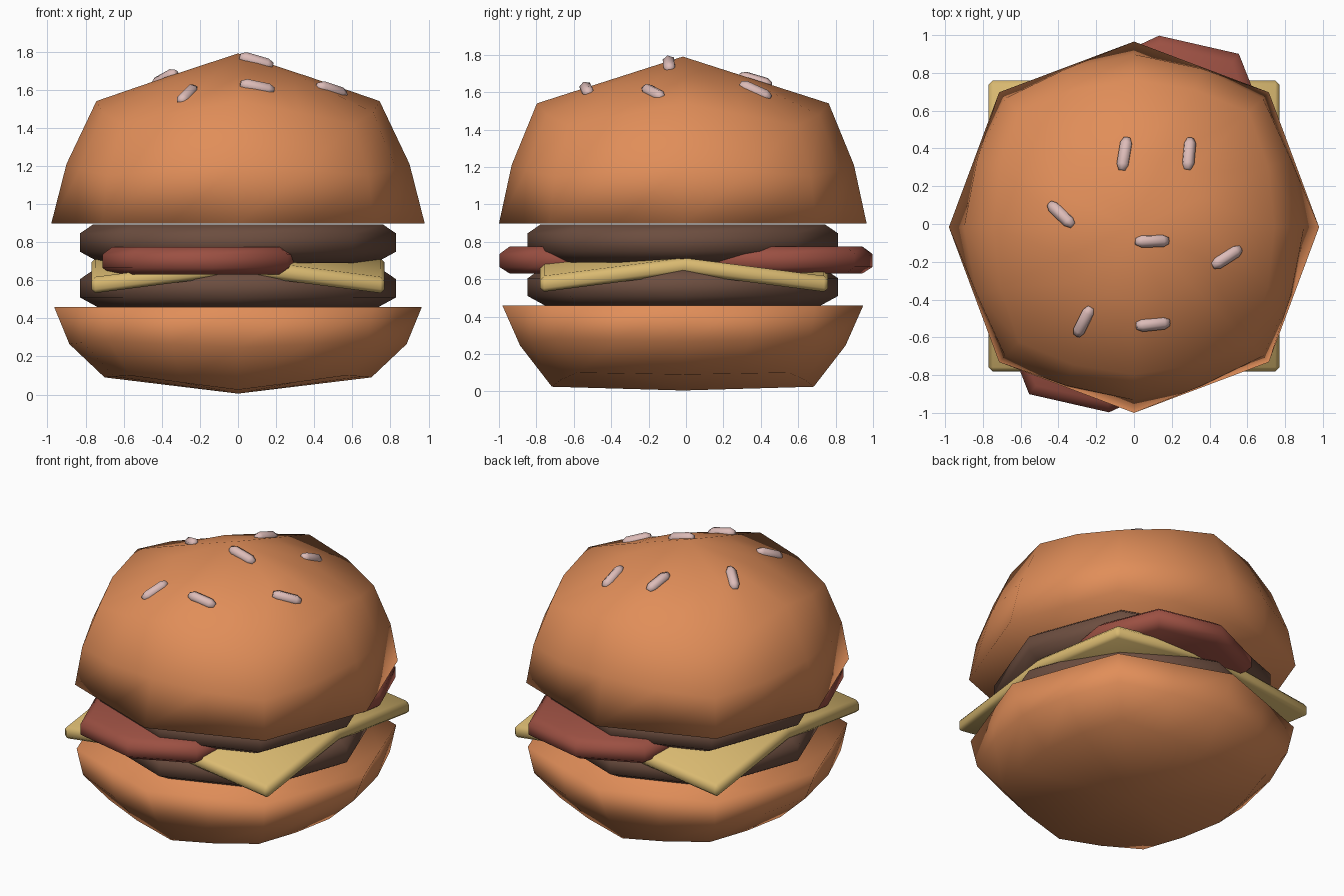
import bpy, bmesh, math
from mathutils import Matrix, Vector

cube = bpy.data.objects.get("Cube")
if cube:
    bpy.data.objects.remove(cube, do_unlink=True)


def material(name, rgb):
    mat = bpy.data.materials.new(name)
    mat.use_nodes = True
    color = (*rgb, 1)
    mat.diffuse_color = color
    mat.node_tree.nodes["Principled BSDF"].inputs["Base Color"].default_value = color
    return mat


BUN = material("toasted bun", (0.75, 0.27, 0.1))
MEAT = material("cooked meat", (0.15, 0.075, 0.05))
TOMATO = material("tomato red", (0.33, 0.08, 0.055))
CHEESE = material("cheese yellow", (0.7, 0.49, 0.165))
SEED = material("pale seed", (0.72, 0.5, 0.48))


def finish(bm, name, mat):
    bmesh.ops.remove_doubles(bm, verts=bm.verts, dist=0.0005)
    bmesh.ops.recalc_face_normals(bm, faces=bm.faces)
    for face in bm.faces:
        face.smooth = True
    mesh = bpy.data.meshes.new(name)
    bm.to_mesh(mesh)
    bm.free()
    mesh.materials.append(mat)
    obj = bpy.data.objects.new(name, mesh)
    bpy.context.collection.objects.link(obj)
    return obj


def loft(name, mat, rings, matrix):
    """Skin between rings of points and cap the open ends."""
    bm = bmesh.new()
    loops = [[bm.verts.new(matrix @ p) for p in ring] for ring in rings]
    count = len(loops[0])
    for low, high in zip(loops, loops[1:]):
        for i in range(count):
            j = (i + 1) % count
            bm.faces.new((low[i], low[j], high[j], high[i]))
    for end in (loops[0], loops[-1]):
        if (end[0].co - end[1].co).length > 0.001:
            bm.faces.new(end)
    return finish(bm, name, mat)


def polygon(radius, z, sides):
    return [Vector((radius * math.cos(math.tau * i / sides),
                    radius * math.sin(math.tau * i / sides), z)) for i in range(sides)]


def octagon(rx, ry, zx, zy, rd, zd):
    """Eight points with separate radii and heights for x, y and diagonals."""
    points = []
    for i in range(8):
        r, z = (rd, zd) if i % 2 else ((rx, zx), (ry, zy))[i // 2 % 2]
        a = math.tau * i / 8
        points.append(Vector((r * math.cos(a), r * math.sin(a), z)))
    return points


def bulged(bulge, *spec):
    """Octagon with side midpoints pushed outwards."""
    points = octagon(*spec)
    result = []
    for p, q in zip(points, points[1:] + points[:1]):
        mid = (p + q) / 2
        result += [p, Vector((mid.x * bulge, mid.y * bulge, mid.z))]
    return result


CENTRE = Matrix.Translation((0, -0.017, 0))

# Buns
loft("bottom_bun", BUN, [
    bulged(1, 0, 0, 0.005, 0.005, 0, 0.005),
    bulged(1.03, 0.7, 0.7, 0.09, 0.025, 0.8, 0.1),
    bulged(1.04, 0.885, 0.87, 0.265, 0.245, 0.96, 0.28),
    bulged(1, 0.965, 0.965, 0.46, 0.46, 1.0, 0.46)], CENTRE)
top_bun = loft("top_bun", BUN, [
    bulged(1, 0.98, 0.983, 0.897, 0.897, 1.01, 0.897),
    bulged(1.05, 0.9, 0.915, 1.21, 1.21, 0.965, 1.15),
    bulged(1.05, 0.743, 0.78, 1.54, 1.54, 0.86, 1.42),
    bulged(1.05, 0.38, 0.39, 1.665, 1.665, 0.42, 1.64),
    bulged(1, 0, 0, 1.79, 1.79, 0, 1.79)], CENTRE)

# Meat patties
for name, base in (("lower_patty", 0.45), ("upper_patty", 0.69)):
    profile = [(0.72, 0), (0.83, 0.06), (0.83, 0.155), (0.76, 0.203)]
    loft(name, MEAT, [octagon(r, r, z, z, r * 1.03, z) for r, z in profile],
         CENTRE @ Matrix.Translation((0, 0, base)))

# Tomato slices, one at the front and one at the back
for name, side in (("front_tomato", -1), ("back_tomato", 1)):
    place = Matrix.Translation((0.19 * side, 0.45 * side, 0.63)) @ Matrix.Rotation(math.radians(6), 4, 'Z')
    profile = [(0.9, 0), (1, 0.035), (1, 0.105), (0.9, 0.145)]
    loft(name, TOMATO, [octagon(0.525 * s, 0.55 * s, z, z, 0.58 * s, z) for s, z in profile], place)

# Cheese slice with drooping corners
bm = bmesh.new()
bmesh.ops.create_grid(bm, x_segments=2, y_segments=2, size=0.77)
for v in bm.verts:
    v.co.z = 0.612 if abs(v.co.x * v.co.y) > 0.1 else 0.714
    v.co.y -= 0.01
slab = bmesh.ops.extrude_face_region(bm, geom=bm.faces[:])
for v in slab["geom"]:
    if isinstance(v, bmesh.types.BMVert):
        v.co.z -= 0.085
cheese = finish(bm, "cheese_slice", CHEESE)
bevel = cheese.modifiers.new("soft_edge", 'BEVEL')
bevel.width = 0.022
bevel.segments = 1
bevel.limit_method = 'ANGLE'
bevel.angle_limit = math.radians(60)

# Sesame seeds pressed into the crown
seeds = [(-0.05, 0.37, 82), (0.29, 0.37, 82), (-0.385, 0.05, -42), (0.095, -0.09, 0),
         (0.49, -0.175, 30), (-0.265, -0.515, 62), (0.1, -0.53, 4)]
seed_profile = [(0.02, -0.09), (0.035, -0.06), (0.035, 0.06), (0.02, 0.09)]
bpy.context.view_layer.update()
for n, (x, y, turn) in enumerate(seeds):
    hit, spot, normal, face = top_bun.ray_cast(Vector((x, y, 3)), Vector((0, 0, -1)))
    tilt = Vector((0, 0, 1)).rotation_difference(normal).to_matrix().to_4x4()
    place = (Matrix.Translation(spot) @ tilt
             @ Matrix.Rotation(math.radians(turn), 4, 'Z') @ Matrix.Rotation(math.pi / 2, 4, 'Y'))
    loft(f"sesame_seed_{n + 1}", SEED, [polygon(r, z, 6) for r, z in seed_profile], place)
